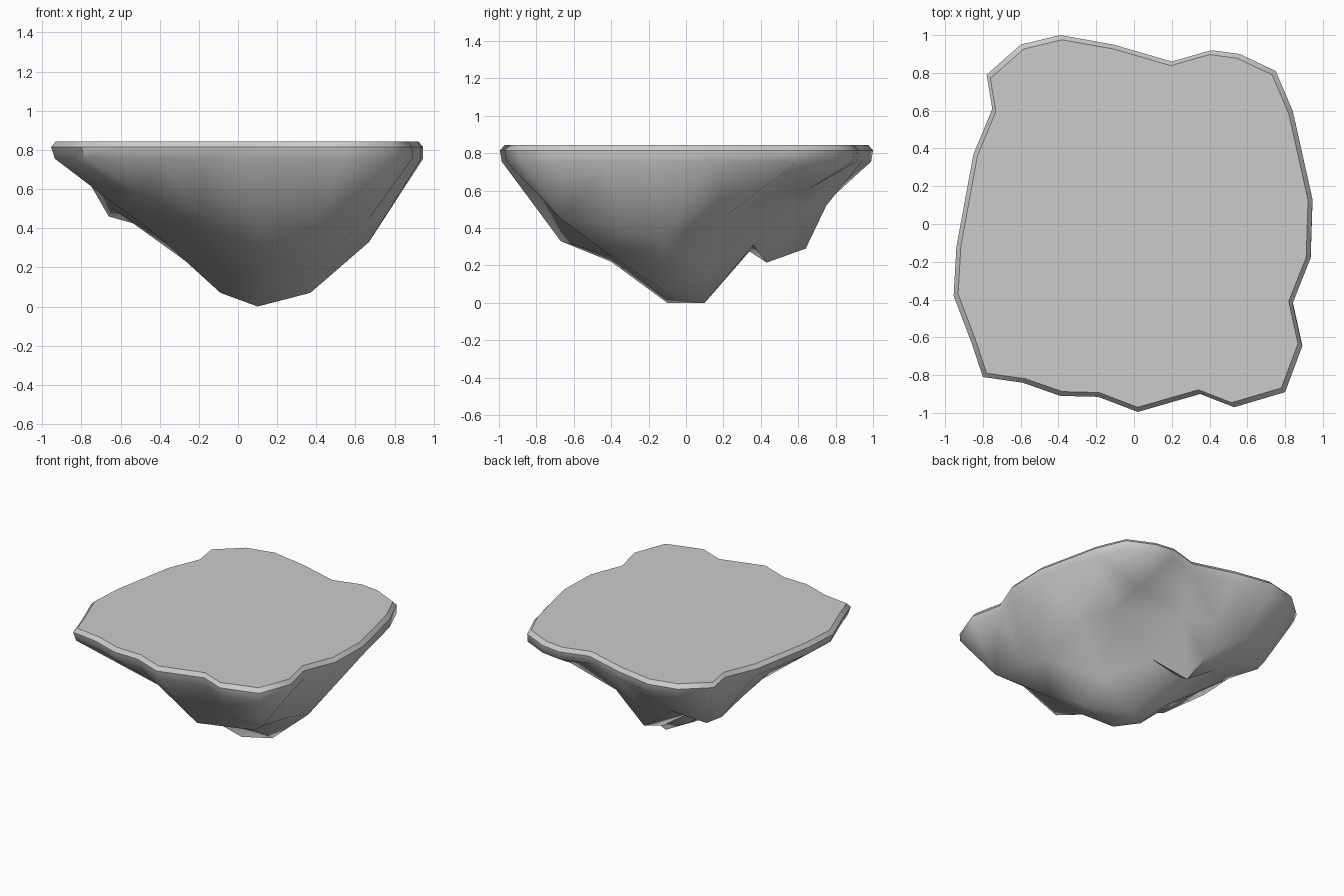
import bpy, bmesh, math
from mathutils import Vector
from mathutils.geometry import delaunay_2d_cdt

if "Cube" in bpy.data.objects:
    bpy.data.objects.remove(bpy.data.objects["Cube"])

# Plan outline of the slab at its widest level (counter-clockwise)
OUTLINE = [(.945, .13), (.84, .60), (.75, .81), (.56, .90), (.41, .92), (.20, .86),
           (-.11, .95), (-.39, 1.0), (-.60, .95), (-.78, .79), (-.75, .61), (-.85, .37),
           (-.94, -.12), (-.955, -.38), (-.86, -.63), (-.80, -.81), (-.59, -.84),
           (-.39, -.91), (-.19, -.915), (.02, -.995), (.35, -.90), (.53, -.97),
           (.80, -.89), (.89, -.65), (.84, -.42), (.935, -.18)]

# Rock peaks and hollows of the underside
ROCKS = [(.10, -.10, 0), (.10, .10, 0), (.37, -.12, .07), (-.09, -.04, .07),
         (.38, .13, .18), (-.14, .15, .14),
         (.13, -.67, .33), (.42, -.67, .45), (.67, -.67, .45), (.67, -.36, .40),
         (.67, -.12, .33), (.42, -.40, .25), (.12, -.40, .22), (-.18, -.55, .44),
         (-.50, -.62, .56), (-.42, -.10, .37), (-.60, -.40, .50), (-.68, -.02, .59),
         (-.64, .25, .50), (-.66, .52, .46), (-.62, .64, .45), (-.34, .42, .37),
         (-.38, .71, .50), (-.10, .64, .29), (-.11, .43, .215), (-.11, .34, .275),
         (.14, .36, .31), (.12, .66, .51), (-.10, .75, .52), (.48, .39, .56),
         (.50, .66, .61), (.67, .22, .47)]


def ring(bm, scale, z, shift=0):
    return [bm.verts.new((x * scale + shift, y * scale, z)) for x, y in OUTLINE]


def bridge(bm, lower, upper):
    n = len(lower)
    for i in range(n):
        j = (i + 1) % n
        bm.faces.new((lower[i], lower[j], upper[j], upper[i]))


bm = bmesh.new()

# Flat top with chamfered rim
low = ring(bm, .99, .755, .01)
mid = ring(bm, 1.0, .815)
top = ring(bm, .975, .843)
bridge(bm, low, mid)
bridge(bm, mid, top)
bm.faces.new(top)

# Crisp edges along the chamfer
for loop in (mid, top):
    for i, v in enumerate(loop):
        bm.edges.get((v, loop[i - 1])).smooth = False

# Rocky underside stretched between the rim and the rock points
under = low + [bm.verts.new(p) for p in ROCKS]
flat = [Vector((v.co.x, v.co.y)) for v in under]
_, _, tris, origin, _, _ = delaunay_2d_cdt(flat, [], [list(range(len(low)))], 1, 1e-5)
for tri in tris:
    bm.faces.new([under[origin[i][0]] for i in tri])

bmesh.ops.recalc_face_normals(bm, faces=bm.faces)
mesh = bpy.data.meshes.new("floating_rock")
bm.to_mesh(mesh)
bm.free()

rock = bpy.data.objects.new("floating_rock", mesh)
bpy.context.collection.objects.link(rock)
bpy.context.view_layer.objects.active = rock
rock.select_set(True)
bpy.ops.object.shade_smooth_by_angle(angle=math.radians(60), keep_sharp_edges=True)
